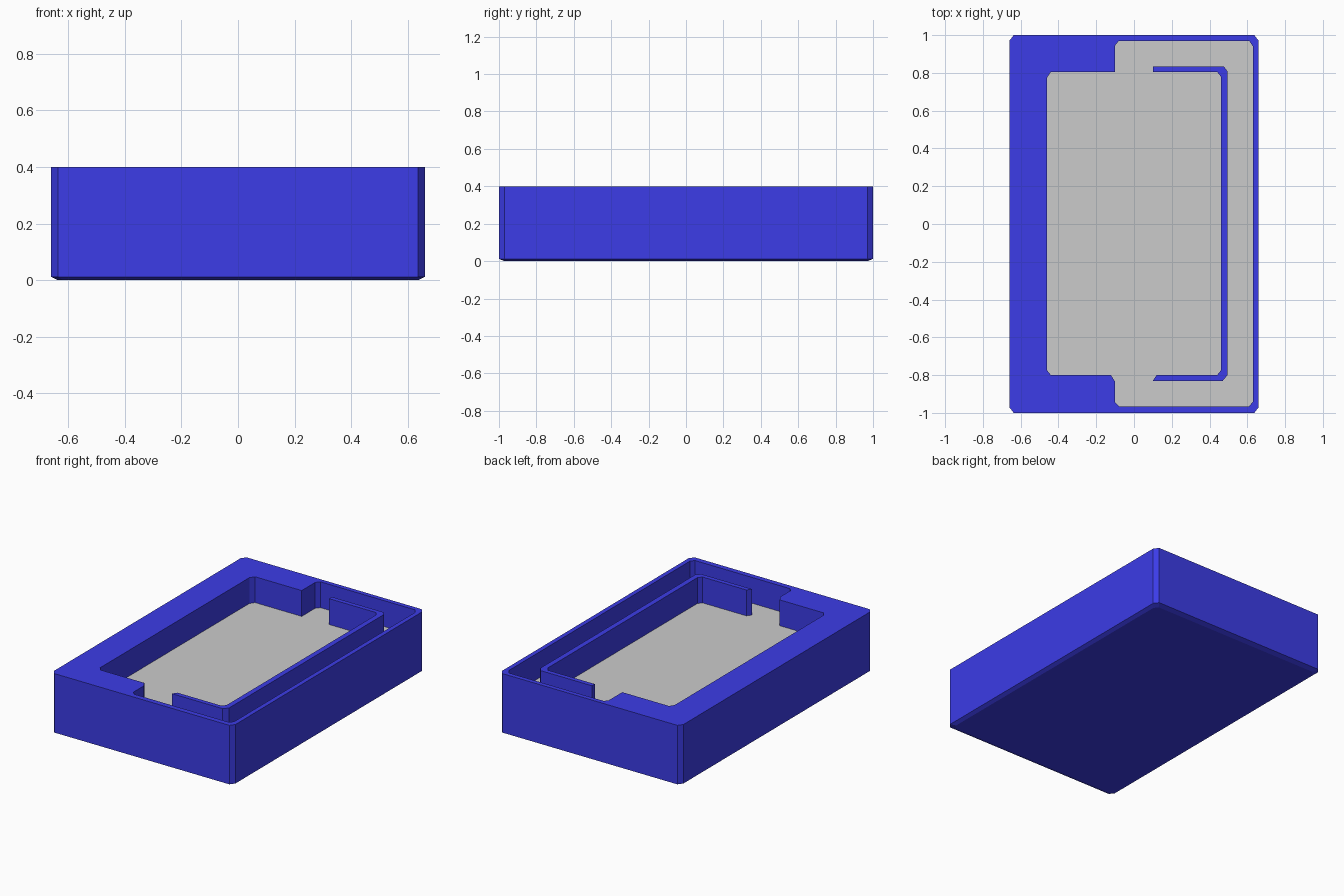
import bpy, bmesh

if "Cube" in bpy.data.objects:
    bpy.data.objects.remove(bpy.data.objects["Cube"])

blue = bpy.data.materials.new("blue")
blue.diffuse_color = (0.045, 0.045, 0.8, 1)
blue.use_nodes = True
blue.node_tree.nodes["Principled BSDF"].inputs["Base Color"].default_value = blue.diffuse_color
TOP, FLOOR = 0.4, 0.23


def ring(bm, pts, z):
    return [bm.verts.new((x, y, z)) for x, y in pts]


def bridge(bm, a, b):
    n = len(a)
    for i in range(n):
        j = (i + 1) % n
        bm.faces.new((a[i], a[j], b[j], b[i]))


def chamfered_box(hx, hy, cx, cy):
    return [(-hx + cx, -hy), (hx - cx, -hy), (hx, -hy + cy), (hx, hy - cy),
            (hx - cx, hy), (-hx + cx, hy), (-hx, hy - cy), (-hx, -hy + cy)]


def finish(name, bm, mat=None):
    me = bpy.data.meshes.new(name)
    bm.to_mesh(me)
    bm.free()
    ob = bpy.data.objects.new(name, me)
    bpy.context.collection.objects.link(ob)
    if mat:
        me.materials.append(mat)
    return ob


# Recess outline, counter-clockwise from the front left step
recess = [(-0.46, -0.775), (-0.44, -0.80), (-0.122, -0.80), (-0.10, -0.835),
          (-0.10, -0.945), (-0.08, -0.965), (0.61, -0.965), (0.63, -0.94),
          (0.63, 0.94), (0.61, 0.97), (-0.08, 0.97), (-0.10, 0.945),
          (-0.10, 0.805), (-0.44, 0.805), (-0.46, 0.775)]

# Tray: outer shell with chamfered base edge, and the recess walls
bm = bmesh.new()
base = ring(bm, chamfered_box(0.636, 0.97, 0.02, 0.028), 0)
low = ring(bm, chamfered_box(0.66, 1.0, 0.023, 0.03), 0.012)
high = ring(bm, chamfered_box(0.66, 1.0, 0.023, 0.03), TOP)
rim = ring(bm, recess, TOP)
foot = ring(bm, recess, FLOOR)
bm.faces.new(base[::-1])
bridge(bm, base, low)
bridge(bm, low, high)
bridge(bm, rim, foot)
# inner walls face into the recess
edges = [bm.edges.get((r[i], r[(i + 1) % len(r)]))
         for r in (high, rim) for i in range(len(r))]
# flat top rim between the outer edge and the recess
bmesh.ops.triangle_fill(bm, edges=edges, use_beauty=True, normal=(0, 0, 1))
for f in bm.faces:
    if all(v.co.z > TOP - 1e-5 for v in f.verts):
        f.normal_update()
        if f.normal.z < 0:
            f.normal_flip()
rim_set, foot_set = set(rim), set(foot)
for f in bm.faces:
    vs = set(f.verts)
    if vs & foot_set and vs & rim_set:
        f.normal_update()
        # compare against winding of the counter-clockwise recess outline
        i = next(k for k in range(len(rim))
                 if rim[k] in vs and rim[(k + 1) % len(rim)] in vs)
        d = rim[(i + 1) % len(rim)].co - rim[i].co
        if f.normal.x * -d.y + f.normal.y * d.x < 0:
            f.normal_flip()
finish("tray", bm, blue)

# Grey recess floor
bm = bmesh.new()
bm.faces.new(ring(bm, recess, FLOOR))
finish("recess_floor", bm)

# Thin C-shaped divider wall standing on the floor
divider = [(0.10, -0.83), (0.47, -0.83), (0.495, -0.80), (0.495, 0.808),
           (0.475, 0.835), (0.10, 0.835), (0.10, 0.805), (0.44, 0.805),
           (0.46, 0.78), (0.46, -0.775), (0.44, -0.80), (0.12, -0.80)]
bm = bmesh.new()
lo, hi = ring(bm, divider, FLOOR), ring(bm, divider, TOP)
bridge(bm, lo, hi)
bm.faces.new(hi)
bm.faces.new(lo[::-1])
finish("divider_wall", bm, blue)
